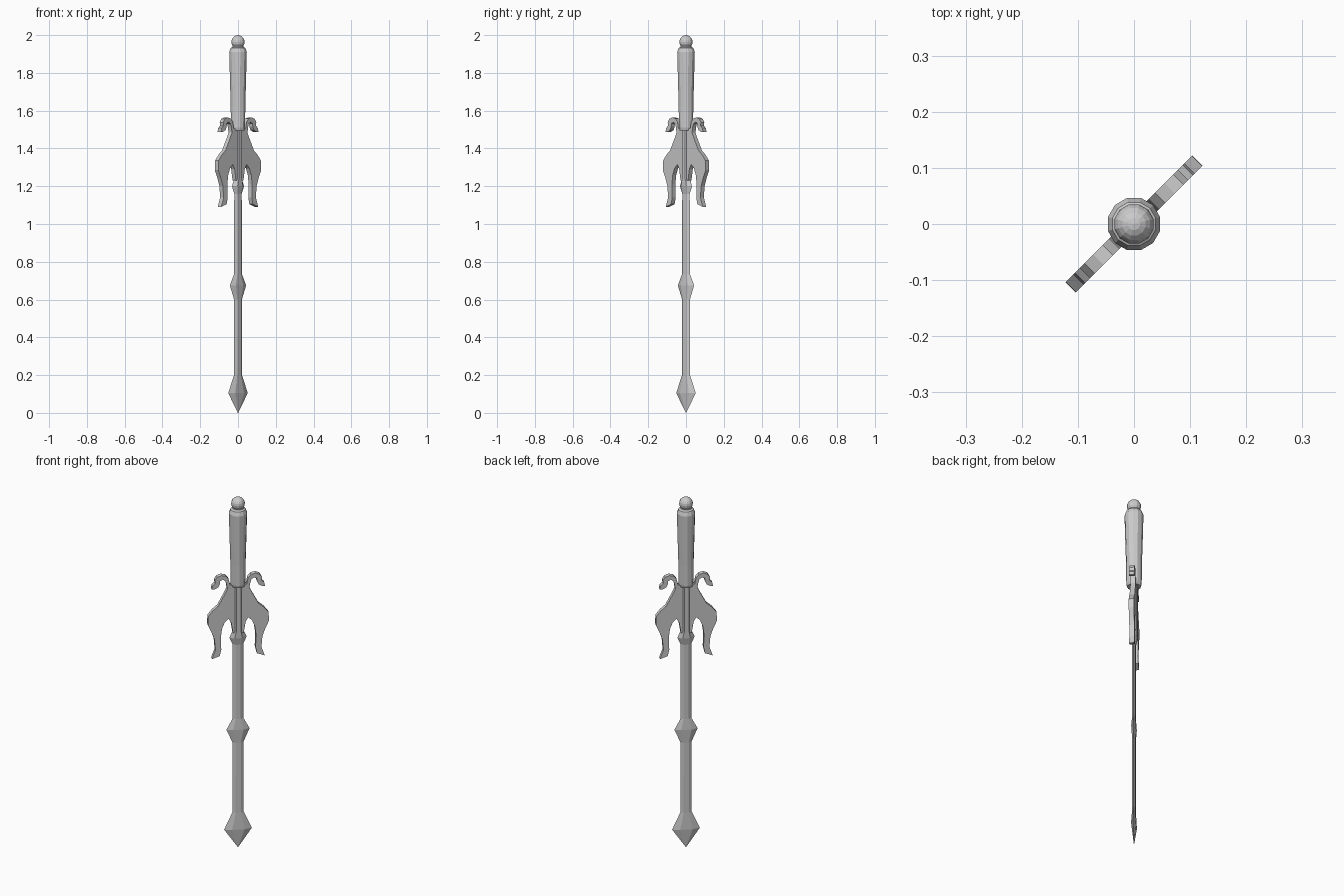
import bpy, bmesh, math

if "Cube" in bpy.data.objects:
    bpy.data.objects.remove(bpy.data.objects["Cube"])

TURN = math.radians(45)  # the flat of the sword lies on the x = y diagonal


def make_object(name, bm):
    bmesh.ops.recalc_face_normals(bm, faces=bm.faces)
    mesh = bpy.data.meshes.new(name)
    bm.to_mesh(mesh)
    bm.free()
    ob = bpy.data.objects.new(name, mesh)
    ob.rotation_euler.z = TURN
    bpy.context.collection.objects.link(ob)
    return ob


def loft(name, rings):
    """Skin a list of equal-length point rings and cap the ends."""
    bm = bmesh.new()
    loops = [[bm.verts.new(p) for p in ring] for ring in rings]
    n = len(loops[0])
    for a, b in zip(loops, loops[1:]):
        for i in range(n):
            j = (i + 1) % n
            bm.faces.new((a[i], a[j], b[j], b[i]))
    bm.faces.new(loops[0])
    bm.faces.new(loops[-1])
    return make_object(name, bm)


def blade_ring(z, w, t):
    k = 0.45 * w
    return [(w, 0, z), (k, t, z), (-k, t, z), (-w, 0, z), (-k, -t, z), (k, -t, z)]


def round_ring(z, r, n=12):
    return [(r * math.cos(math.tau * i / n), r * math.sin(math.tau * i / n), z) for i in range(n)]


def plate(name, outline, half):
    """Extrude an outline (u, z) and mirror it to the other side."""
    bm = bmesh.new()
    for s in (1, -1):
        front = [bm.verts.new((s * u, -half, z)) for u, z in outline]
        back = [bm.verts.new((s * u, half, z)) for u, z in outline]
        n = len(outline)
        bm.faces.new(front)
        bm.faces.new(back[::-1])
        for i in range(n):
            j = (i + 1) % n
            bm.faces.new((front[i], front[j], back[j], back[i]))
    return make_object(name, bm)


# Blade with pointed tip and two swellings
blade = [(0.0, 0.001, 0.001), (0.105, 0.073, 0.012), (0.2, 0.030, 0.008),
         (0.60, 0.029, 0.008), (0.675, 0.061, 0.012), (0.735, 0.029, 0.008),
         (1.16, 0.028, 0.009), (1.20, 0.045, 0.017), (1.24, 0.028, 0.017)]
loft("blade", [blade_ring(*s) for s in blade])

# Thick spine running through the guard
loft("guard_spine", [blade_ring(z, 0.027, 0.019) for z in (1.235, 1.50)])

# Guard wings
wing = [(0.0, 1.49), (0.055, 1.49), (0.072, 1.455), (0.106, 1.39), (0.135, 1.365),
        (0.159, 1.335), (0.160, 1.285), (0.140, 1.24), (0.126, 1.20), (0.121, 1.14),
        (0.139, 1.09), (0.098, 1.105), (0.090, 1.14), (0.093, 1.21), (0.086, 1.26),
        (0.072, 1.295), (0.052, 1.315), (0.038, 1.29), (0.028, 1.23), (0.0, 1.23)]
plate("guard_wings", wing, 0.013)

# Curled hooks above the wings
hook = [(0.0, 1.482), (0.058, 1.482), (0.062, 1.51), (0.068, 1.53), (0.082, 1.54),
        (0.096, 1.533), (0.098, 1.515), (0.107, 1.497), (0.126, 1.488), (0.140, 1.487),
        (0.136, 1.507), (0.122, 1.52), (0.124, 1.538), (0.112, 1.556), (0.090, 1.564),
        (0.066, 1.558), (0.051, 1.54), (0.044, 1.505), (0.0, 1.505)]
plate("guard_hooks", hook, 0.013)

# Twelve-sided handle with collar and neck
handle = [(1.495, 0.035), (1.51, 0.039), (1.62, 0.040), (1.76, 0.044), (1.91, 0.048),
          (1.932, 0.040), (1.938, 0.030), (1.95, 0.026)]
loft("handle", [round_ring(*s) for s in handle])

# Ball pommel
bm = bmesh.new()
bmesh.ops.create_uvsphere(bm, u_segments=12, v_segments=10, radius=0.036)
bmesh.ops.translate(bm, verts=bm.verts, vec=(0, 0, 1.964))
make_object("pommel", bm)
